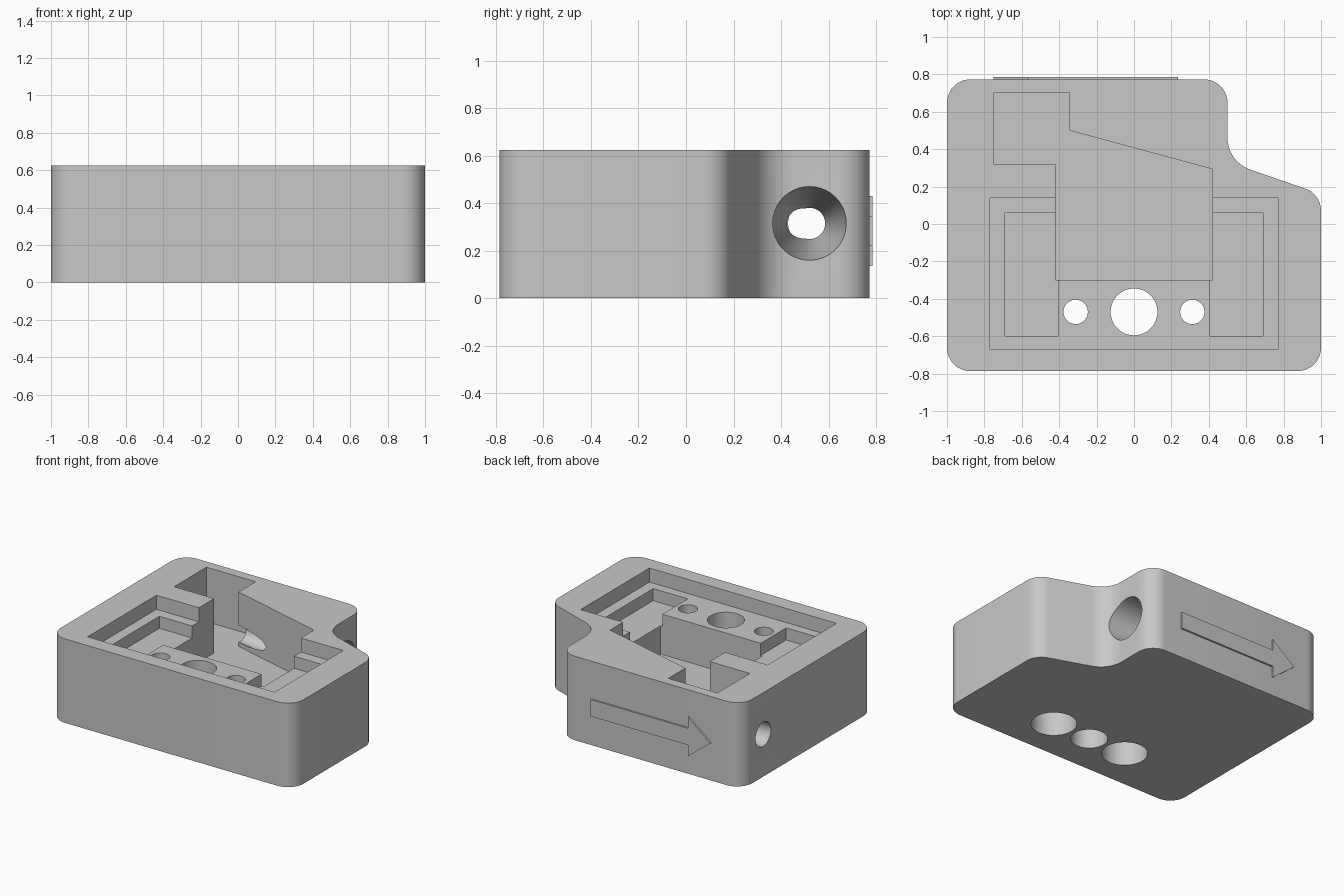
import bpy, bmesh, math
from mathutils import Vector, Matrix

cube = bpy.data.objects.get("Cube")
if cube:
    bpy.data.objects.remove(cube, do_unlink=True)

grey = bpy.data.materials.new("plain_grey")
grey.use_nodes = True
grey.diffuse_color = (0.58, 0.58, 0.58, 1)
grey.node_tree.nodes["Principled BSDF"].inputs["Base Color"].default_value = grey.diffuse_color

HEIGHT = 0.625
ABOVE = 0.8
BACK = 0.773


def finish(name, bm):
    bmesh.ops.recalc_face_normals(bm, faces=bm.faces[:])
    mesh = bpy.data.meshes.new(name)
    bm.to_mesh(mesh)
    bm.free()
    mesh.materials.append(grey)
    obj = bpy.data.objects.new(name, mesh)
    bpy.context.scene.collection.objects.link(obj)
    return obj


def prism(name, points, low, high, turn=None):
    """Extrude a flat outline from low to high, then optionally rotate it."""
    bm = bmesh.new()
    face = bm.faces.new([bm.verts.new((x, y, low)) for x, y in points])
    new = bmesh.ops.extrude_face_region(bm, geom=[face])["geom"]
    bmesh.ops.translate(bm, vec=(0, 0, high - low),
                        verts=[g for g in new if isinstance(g, bmesh.types.BMVert)])
    if turn:
        bm.transform(turn)
    return finish(name, bm)


def box(name, x, y, low, high):
    return prism(name, [(x[0], y[0]), (x[1], y[0]), (x[1], y[1]), (x[0], y[1])], low, high)


def spun(name, profile, axis, centre):
    """Closed turned solid; profile is (distance along axis, radius)."""
    steps = 64
    bm = bmesh.new()
    rings = [[bm.verts.new((r * math.cos(math.tau * i / steps),
                            r * math.sin(math.tau * i / steps), d))
              for i in range(steps)] for d, r in profile]
    for a, b in zip(rings, rings[1:]):
        for i in range(steps):
            j = (i + 1) % steps
            bm.faces.new((a[i], a[j], b[j], b[i]))
    bm.faces.new(rings[0])
    bm.faces.new(rings[-1])
    turn = Matrix.Rotation(math.pi / 2, 4, "Y") if axis == "X" else Matrix()
    bm.transform(Matrix.Translation(centre) @ turn)
    return finish(name, bm)


def rounded(corners, steps=12):
    """Replace every (x, y, radius) corner by a tangent arc."""
    out = []
    for i, (x, y, r) in enumerate(corners):
        p = Vector((x, y))
        to_a = (Vector(corners[i - 1][:2]) - p).normalized()
        to_b = (Vector(corners[(i + 1) % len(corners)][:2]) - p).normalized()
        half = to_a.angle(to_b) / 2
        centre = p + (to_a + to_b).normalized() * r / math.sin(half)
        start = p + to_a * r / math.tan(half) - centre
        end = p + to_b * r / math.tan(half) - centre
        sweep = start.angle(end)
        for k in range(steps + 1):
            t = k / steps
            v = (start * math.sin((1 - t) * sweep) + end * math.sin(t * sweep)) / math.sin(sweep)
            out.append(tuple(centre + v))
    return out


# Main block with rounded corners and a stepped back corner
body = prism("housing_block", rounded([
    (-1, -0.786, 0.125), (1, -0.786, 0.125), (1, 0.16, 0.125),
    (0.5, 0.333, 0.18), (0.5, BACK, 0.125), (-1, BACK, 0.125)]), 0, HEIGHT)

cutters = [
    # Shallow cover recess
    box("cover_recess", (-0.77, 0.77), (-0.67, 0.14), 0.52, ABOVE),
    # Second step, leaving the mounting block standing
    prism("inner_recess", [(-0.69, -0.6), (-0.405, -0.6), (-0.405, -0.29), (0.405, -0.29),
                           (0.405, -0.6), (0.69, -0.6), (0.69, 0.06), (-0.69, 0.06)],
          0.43, ABOVE + 0.01),
    # Deep chamber
    prism("deep_chamber", [(-0.42, -0.3), (0.42, -0.3), (0.42, 0.293), (-0.345, 0.5),
                           (-0.345, 0.7), (-0.75, 0.7), (-0.75, 0.32), (-0.42, 0.32)],
          0.22, ABOVE + 0.02),
    # Centre hole through the mounting block
    spun("centre_hole", [(-0.1, 0.125), (0.7, 0.125)], "Z", (0, -0.47, 0)),
    # Tapered funnel and the opposite outlet
    spun("funnel", [(-0.4, 0.06), (0.5, 0.155), (0.9, 0.155)], "X", (0, 0.52, 0.315)),
    spun("outlet", [(-1.1, 0.09), (-0.6, 0.09)], "X", (0, 0.52, 0.315)),
]
# Counterbored screw holes
for side in (-1, 1):
    cutters.append(spun("screw_hole", [(-0.1, 0.155), (0.3, 0.155), (0.3, 0.065), (0.7, 0.065)],
                        "Z", (side * 0.312, -0.47, 0)))

for cutter in cutters:
    cutter.hide_render = True
    mod = body.modifiers.new(cutter.name, "BOOLEAN")
    mod.operation = "DIFFERENCE"
    mod.solver = "EXACT"
    mod.object = cutter

# Bake the cuts and drop the cutters
bpy.context.view_layer.update()
graph = bpy.context.evaluated_depsgraph_get()
cut_mesh = bpy.data.meshes.new_from_object(body.evaluated_get(graph))
body.modifiers.clear()
body.data = cut_mesh
cut_mesh.materials.clear()
cut_mesh.materials.append(grey)
for cutter in cutters:
    bpy.data.objects.remove(cutter, do_unlink=True)

# Raised arrow on the back wall
arrow = prism("flow_arrow", [(0.235, 0.22), (0.235, 0.345), (-0.565, 0.345), (-0.565, 0.43),
                             (-0.75, 0.282), (-0.565, 0.135), (-0.565, 0.22)],
              -0.786, -BACK + 0.01, Matrix.Rotation(math.pi / 2, 4, "X"))

# Smooth rounds, crisp edges
bpy.ops.object.select_all(action="DESELECT")
body.select_set(True)
bpy.context.view_layer.objects.active = body
bpy.ops.object.shade_smooth_by_angle(angle=math.radians(30))
